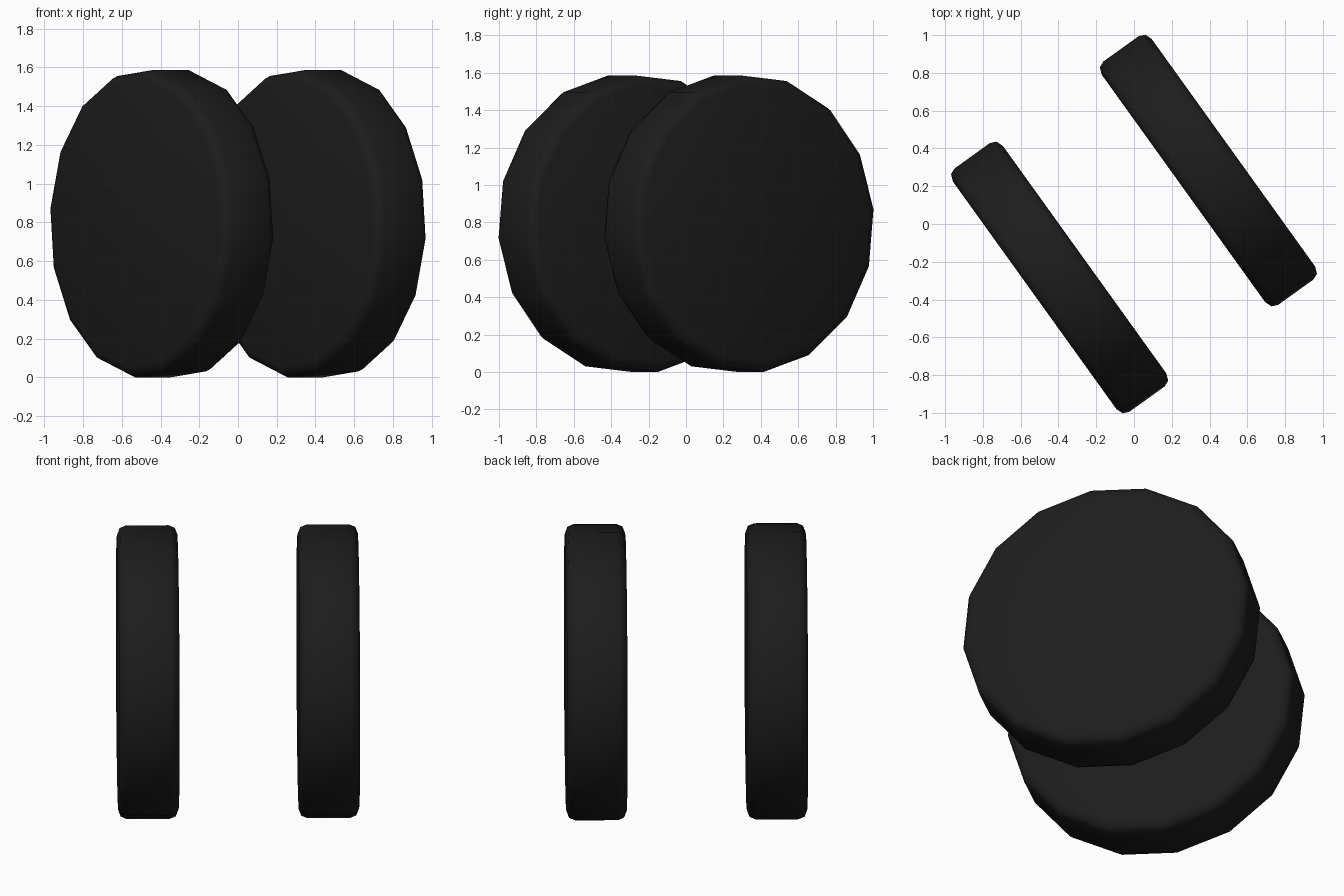
import bpy, bmesh, math
from mathutils import Vector

if "Cube" in bpy.data.objects:
    bpy.data.objects.remove(bpy.data.objects["Cube"])

SIDES = 16
YAW = math.radians(35.7)
RADIUS = 0.797
PHASE = math.radians(5.625)
AXLE = Vector((math.cos(YAW), math.sin(YAW), 0))
SIDE = Vector((-math.sin(YAW), math.cos(YAW), 0))
UP = Vector((0, 0, 1))

# Rounded tread cross-section: (offset along axle, radius)
half = [(0.1625, 0.745), (0.148, 0.783), (0.115, RADIUS)]
PROFILE = half + [(-a, r) for a, r in reversed(half)]

rubber = bpy.data.materials.new("black_rubber")
rubber.diffuse_color = (0.012, 0.012, 0.012, 1)
rubber.use_nodes = True
rubber.node_tree.nodes["Principled BSDF"].inputs["Base Color"].default_value = rubber.diffuse_color


def wheel(name, offset):
    bm = bmesh.new()
    rings = []
    for a, r in PROFILE:
        ring = []
        for i in range(SIDES):
            t = PHASE + math.tau * i / SIDES
            ring.append(bm.verts.new(AXLE * a + SIDE * (r * math.cos(t)) + UP * (r * math.sin(t))))
        rings.append(ring)
    # Tread and rounded shoulders
    for r0, r1 in zip(rings, rings[1:]):
        for i in range(SIDES):
            j = (i + 1) % SIDES
            bm.faces.new((r0[i], r0[j], r1[j], r1[i]))
    # Flat side caps
    bm.faces.new(rings[0])
    bm.faces.new(rings[-1])
    bmesh.ops.recalc_face_normals(bm, faces=bm.faces)
    for f in bm.faces:
        f.smooth = True
    mesh = bpy.data.meshes.new(name)
    bm.to_mesh(mesh)
    bm.free()
    mesh.materials.append(rubber)
    ob = bpy.data.objects.new(name, mesh)
    ob.location = AXLE * offset + UP * (RADIUS * math.cos(PHASE))
    bpy.context.collection.objects.link(ob)


# Pair of wheels on a shared axis
wheel("left_wheel", -0.485)
wheel("right_wheel", 0.485)
